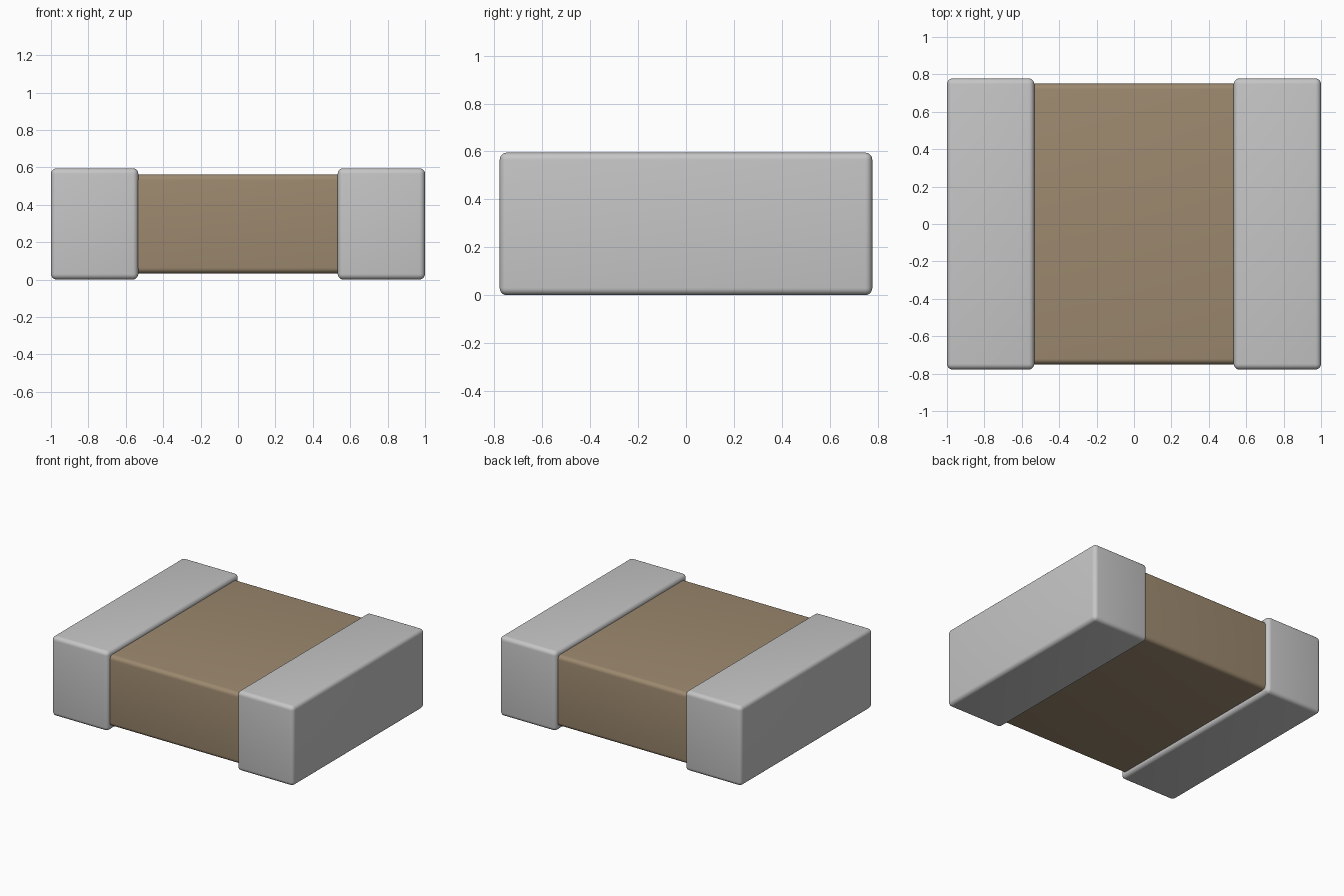
import bpy
import bmesh
from mathutils import Vector

cube = bpy.data.objects.get("Cube")
if cube:
    bpy.data.objects.remove(cube, do_unlink=True)


def make_material(name, rgb):
    mat = bpy.data.materials.new(name)
    mat.use_nodes = True
    mat.diffuse_color = (*rgb, 1)
    mat.node_tree.nodes["Principled BSDF"].inputs["Base Color"].default_value = (*rgb, 1)
    return mat


def rounded_block(name, low, high, radius, mat):
    """Box between two corners with rounded edges."""
    low, high = Vector(low), Vector(high)
    size, centre = high - low, (low + high) / 2
    bm = bmesh.new()
    bmesh.ops.create_cube(bm, size=1)
    bmesh.ops.scale(bm, vec=size, verts=bm.verts)
    bmesh.ops.bevel(bm, geom=bm.edges[:], offset=radius, segments=5,
                    profile=0.5, affect='EDGES')
    mesh = bpy.data.meshes.new(name)
    bm.to_mesh(mesh)
    bm.free()
    mesh.materials.append(mat)
    obj = bpy.data.objects.new(name, mesh)
    obj.location = centre
    bpy.context.collection.objects.link(obj)
    bpy.ops.object.select_all(action='DESELECT')
    obj.select_set(True)
    bpy.context.view_layer.objects.active = obj
    bpy.ops.object.shade_smooth_by_angle()
    return obj


tan = make_material("ceramic tan", (0.335, 0.25, 0.158))
silver = make_material("terminal silver", (0.565, 0.565, 0.565))

# Ceramic body, running into both terminals
rounded_block("ceramic_body", (-0.97, -0.75, 0.033), (0.97, 0.75, 0.562), 0.03, tan)

# Metal end caps
for side, x0, x1 in (("left", 0.533, 1.0), ("right", -1.0, -0.533)):
    rounded_block(side + "_terminal", (x0, -0.778, 0), (x1, 0.778, 0.595), 0.03, silver)
